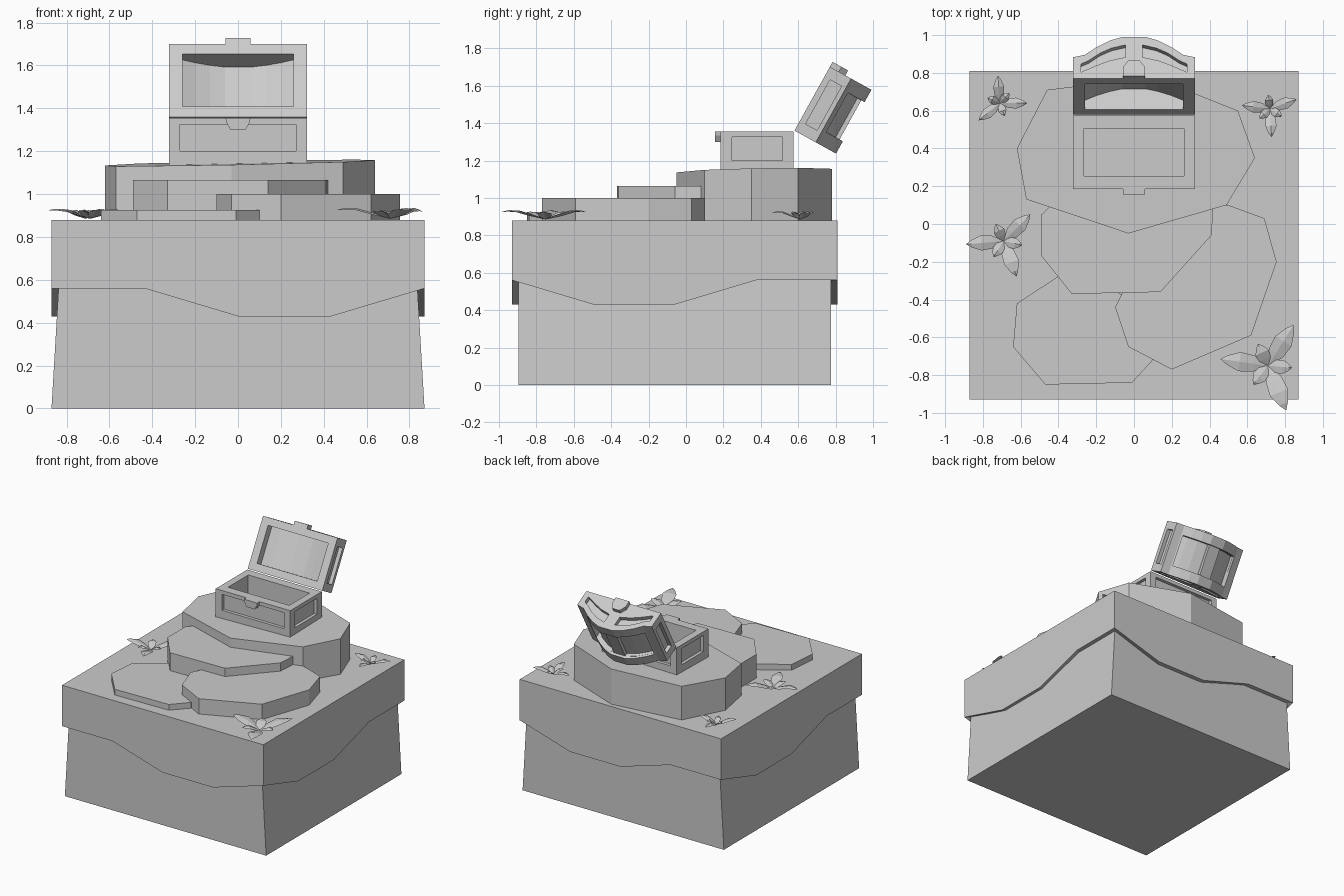
import bpy, bmesh, math
from mathutils import Matrix, Vector

if "Cube" in bpy.data.objects:
    bpy.data.objects.remove(bpy.data.objects["Cube"])


def finish(name, bm):
    bmesh.ops.recalc_face_normals(bm, faces=bm.faces[:])
    me = bpy.data.meshes.new(name)
    bm.to_mesh(me)
    bm.free()
    ob = bpy.data.objects.new(name, me)
    bpy.context.collection.objects.link(ob)
    return ob


def prism(name, pts, lo, hi, axis='z', top=None):
    """Extrude a 2D outline along z (outline in xy) or along y (outline in xz)."""
    bm = bmesh.new()
    at = (lambda p, d: (p[0], p[1], d)) if axis == 'z' else (lambda p, d: (p[0], d, p[1]))
    a = [bm.verts.new(at(p, lo)) for p in pts]
    b = [bm.verts.new(at(p, top(*p) if top else hi)) for p in pts]
    bm.faces.new(a)
    bm.faces.new(b)
    n = len(pts)
    for i in range(n):
        bm.faces.new((a[i], a[(i + 1) % n], b[(i + 1) % n], b[i]))
    return finish(name, bm)


def box(name, x, y, z):
    return prism(name, [(x[0], y[0]), (x[1], y[0]), (x[1], y[1]), (x[0], y[1])], *z)


def both(pts):
    """Mirror a half outline in x."""
    return pts + [(-x, z) for x, z in reversed(pts)]


def flip(pts, s):
    return [(s * x, z) for x, z in pts]


def cut(ob, cutters):
    for c in cutters:
        m = ob.modifiers.new('cut', 'BOOLEAN')
        m.operation, m.solver, m.object = 'DIFFERENCE', 'EXACT', c
        c.hide_render = True
    dg = bpy.context.evaluated_depsgraph_get()
    me = bpy.data.meshes.new_from_object(ob.evaluated_get(dg))
    ob.modifiers.clear()
    ob.data = me
    for c in cutters:
        bpy.data.objects.remove(c)


# Earth block, slightly narrower in x towards the top
CY = -0.06
body = box('earth_block', (-.87, .87), (CY - .835, CY + .835), (0, .85))
for v in body.data.vertices:
    if v.co.z > .5:
        v.co.x *= .82 / .87

# Grass cover with a wavy lower edge
wave = [.56, .43, .43, .56]
front_wave = [.56, .56, .43, .43]
corners = [(-1, -1), (1, -1), (1, 1), (-1, 1)]
rim = []
for k in range(4):
    p, q = Vector(corners[k]), Vector(corners[(k + 1) % 4])
    for i, z in enumerate(wave if k else front_wave):
        rim.append((p.lerp(q, i / 4), z))
bm = bmesh.new()
top = [bm.verts.new((p.x * .87, CY + p.y * .87, .88)) for p, z in rim]
low = [bm.verts.new((p.x * .87, CY + p.y * .87, z)) for p, z in rim]
inn = [bm.verts.new((p.x * .82, CY + p.y * .82, z)) for p, z in rim]
cap = [bm.verts.new((p.x * .82, CY + p.y * .82, .84)) for p, z in rim]
bm.faces.new(top)
bm.faces.new(cap)
for i in range(16):
    j = (i + 1) % 16
    for a, b in ((top, low), (low, inn), (inn, cap)):
        bm.faces.new((a[i], a[j], b[j], b[i]))
finish('grass_cover', bm)

# Stepped rock terraces
prism('terrace_top', [(-.57, .13), (-.03, -.05), (.49, .10), (.64, .35), (.55, .60),
                      (.1, .78), (-.46, .71), (-.62, .40)], .87, 0,
      top=lambda x, y: 1.138 + .02 * x + .02 * y)
prism('terrace_upper', [(-.49, -.17), (-.33, -.37), (.14, -.36), (.41, -.06), (.42, .09),
                        (-.43, .11), (-.49, .05)], .87, 1.065)
prism('terrace_right', [(-.1, -.44), (-.03, -.65), (.2, -.77), (.62, -.59), (.755, -.2),
                        (.69, .03), (.5, .1), (.2, .05), (-.06, -.36)], .87, 1.0)
prism('terrace_left', [(-.64, -.65), (-.47, -.85), (-.01, -.84), (.1, -.72), (0, -.4),
                       (-.36, -.25), (-.62, -.42)], .87, .925)

# Chest box: hollow, with recessed panels on four sides
Y0, Y1, ZT, W = .185, .575, 1.355, .322
chest = box('chest_box', (-W, W), (Y0, Y1), (1.12, ZT))
pz = (1.20, 1.325)
cut(chest, [
    box('c', (-.265, .265), (Y0 + .07, Y1 - .07), (1.18, 1.5)),
    box('c', (-.27, .27), (Y0 - .1, Y0 + .025), pz),
    box('c', (-.27, .27), (Y1 - .025, Y1 + .1), pz),
    box('c', (W - .025, W + .1), (Y0 + .06, Y1 - .06), pz),
    box('c', (-W - .1, -W + .025), (Y0 + .06, Y1 - .06), pz)])
prism('chest_lock', both([(.058, ZT), (.055, 1.335), (.035, 1.30)]), Y0 - .03, Y0 + .01, 'y')

# Arched lid, modelled closed with its hinge at the origin, then swung open
arch = [(.26, .145), (.20, .19), (.13, .23), (.06, .254), (0, .26)]
lid = prism('chest_lid', both([(W, 0), (W, .13)] + arch[:-1]), -.39, 0, 'y')


def sunk(d, x_in, x_out):
    """Half outline of the region above the arch lowered by d."""
    mid = [(x, z - d) for x, z in arch if x_in < x < x_out]
    return [(x_out, .5), (x_out, .15 - d)] + mid + [(x_in, .255 - d), (x_in, .5)]


slot = [(.045, .13), (.13, .11), (.2, .08), (.28, .04), (.28, .09), (.24, .11), (.18, .155),
        (.12, .185), (.045, .205)]
cutters = [
    prism('c', both([(.26, -.1), (.26, .055), (.2, .083), (.13, .108), (.06, .125)]),
          -.335, -.055, 'y'),
    prism('c', both([(.25, .5)] + [(.25, .13)] + [(x, z - .02) for x, z in arch[1:-1]]),
          -.315, -.075, 'y')]
for s in (-1, 1):
    cutters += [
        prism('c', flip(sunk(.045, .05, .249), s), -.314, -.076, 'y'),
        prism('c', flip(slot, s), -.5, -.36, 'y'),
        prism('c', flip(slot, s), -.03, .1, 'y'),
        box('c', sorted((s * (W - .03), s * .5)), (-.33, -.06), (.035, .105))]
cut(lid, cutters)
latch = prism('lid_latch', both([(.058, 0), (.058, .055), (.03, .095)]), -.42, -.38, 'y')
swing = Matrix.Translation((0, .58, 1.36)) @ Matrix.Rotation(math.radians(-119), 4, 'X')
for ob in (lid, latch):
    ob.data.transform(swing)


# Leafy plants: three long and three short folded leaves
def plant(name, x, y, angles, length):
    bm = bmesh.new()
    mids = [(angles[i] + (angles[(i + 1) % 3] - angles[i]) % 360 / 2) for i in range(3)]
    for a, L, w in [(a, length, .2) for a in angles] + [(a, length * .5, .3) for a in mids]:
        rows = []
        short = L < length
        for t, hw, z in ((0, .05, 0), (.3, .85, .028), (.6, 1, .05), (.85, .5, .052), (1, 0, .042)):
            rot = Matrix.Rotation(math.radians(a), 3, 'Z')
            h = .885 + z * (.8 if short else .65 + 1.2 * length)
            rows.append([bm.verts.new(Vector((x, y, h - .008 * abs(s) * (hw > .1))) +
                                      rot @ Vector((t * L, s * hw * w * L, 0)))
                         for s in ((-1, 0, 1) if hw else (0,))])
        for r, q in zip(rows, rows[1:]):
            for i in range(2):
                f = [r[i], r[i + 1]] + ([q[i + 1], q[i]] if len(q) > 1 else [q[0]])
                bm.faces.new(f)
    finish(name, bm)


plant('plant_back_left', -.71, .64, (94, 219, 360), .145)
plant('plant_back_right', .72, .61, (20, 173, 273), .15)
plant('plant_left', -.69, -.09, (45, 185, 290), .2)
plant('plant_front_right', .71, -.75, (58, 172, 292), .255)
